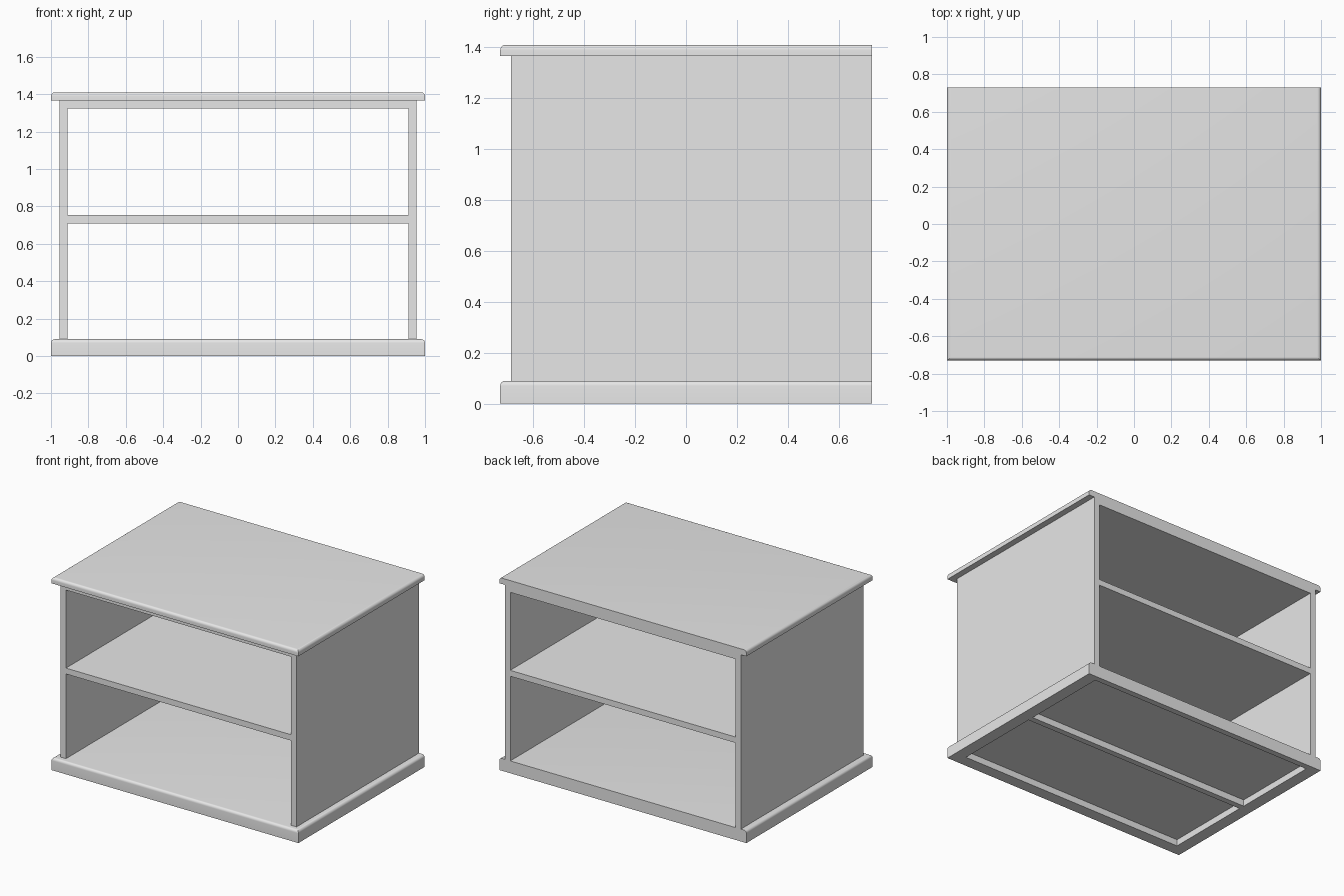
import bpy, bmesh, math

cube = bpy.data.objects.get("Cube")
if cube:
    bpy.data.objects.remove(cube, do_unlink=True)

# One plain grey finish
GREY = (0.8, 0.8, 0.8, 1.0)
mat = bpy.data.materials.new("light grey")
mat.use_nodes = True
mat.diffuse_color = GREY
mat.node_tree.nodes["Principled BSDF"].inputs["Base Color"].default_value = GREY

# Main dimensions
W, FRONT, BACK, H = 1.0, -0.73, 0.73, 1.41
T = 0.043                     # board thickness
SIDE_OUT = 0.955              # outer face of the side panels
SIDE_IN = SIDE_OUT - T        # inner face of the side panels
INSET = FRONT + T             # front of the carcass
BASE = 0.09                   # top of the plinth
ROUND = 0.02                  # edge rounding


def board(name, x, y, z, rounded=False):
    """Box from (min, max) ranges; optionally round its top front and side edges."""
    bm = bmesh.new()
    bmesh.ops.create_cube(bm, size=1)
    for v in bm.verts:
        v.co = [r[0] if c < 0 else r[1] for c, r in zip(v.co, (x, y, z))]
    if rounded:
        edges = [e for e in bm.edges
                 if all(abs(v.co.z - z[1]) < 1e-5 for v in e.verts)
                 and not all(abs(v.co.y - y[1]) < 1e-5 for v in e.verts)]
        bmesh.ops.bevel(bm, geom=edges, offset=ROUND, segments=6,
                        profile=0.5, affect='EDGES')
    mesh = bpy.data.meshes.new(name)
    bm.to_mesh(mesh)
    bm.free()
    mesh.materials.append(mat)
    obj = bpy.data.objects.new(name, mesh)
    bpy.context.collection.objects.link(obj)
    if rounded:
        bpy.ops.object.select_all(action='DESELECT')
        obj.select_set(True)
        bpy.context.view_layer.objects.active = obj
        bpy.ops.object.shade_smooth_by_angle(angle=math.radians(30))
    return obj


# Plinth with two shallow recesses underneath, split by a middle rail
base = board("base", (-W, W), (FRONT, BACK), (0, BASE), rounded=True)
mid = (INSET + BACK) / 2
recesses = [(FRONT + 2 * T, mid - T / 2), (mid + T / 2, BACK - T)]
for i, span in enumerate(recesses):
    cutter = board(f"base_recess_cutter_{i + 1}", (-SIDE_IN, SIDE_IN), span, (-0.1, BASE - T))
    cutter.hide_render = True
    cutter.hide_set(True)
    cutter.display_type = 'WIRE'
    cut = base.modifiers.new("recess", 'BOOLEAN')
    cut.operation = 'DIFFERENCE'
    cut.solver = 'EXACT'
    cut.object = cutter

# Apply the cuts and drop the cutters
bpy.context.view_layer.update()
cut_mesh = bpy.data.meshes.new_from_object(
    base.evaluated_get(bpy.context.evaluated_depsgraph_get()))
base.modifiers.clear()
base.data = cut_mesh
for i in range(len(recesses)):
    bpy.data.objects.remove(bpy.data.objects[f"base_recess_cutter_{i + 1}"], do_unlink=True)

# Side panels
for name, s in (("left_side", 1), ("right_side", -1)):
    board(name, sorted((s * SIDE_IN, s * SIDE_OUT)), (INSET, BACK), (BASE, H - T))

# Shelf and the panel below the top
inner = (-SIDE_IN, SIDE_IN)
board("shelf", inner, (INSET, BACK), (0.71, 0.71 + T))
board("upper_panel", inner, (INSET, BACK), (H - 2 * T, H - T))

# Overhanging top
board("top", (-W, W), (FRONT, BACK), (H - T, H), rounded=True)
